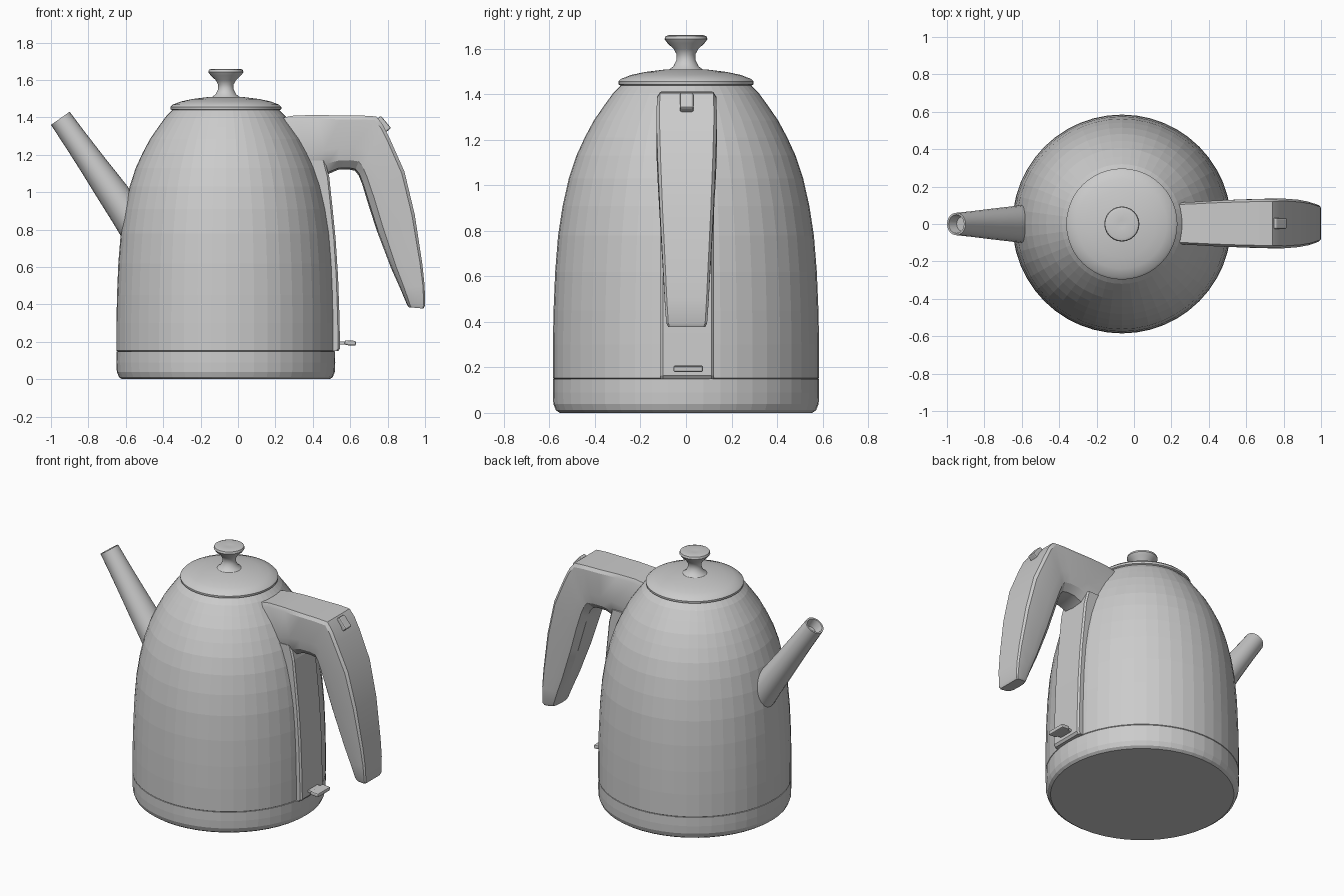
import bpy, bmesh, math
from mathutils import Vector, Matrix

if "Cube" in bpy.data.objects:
    bpy.data.objects.remove(bpy.data.objects["Cube"])

grey = bpy.data.materials.new("light_grey")
grey.use_nodes = True
grey.diffuse_color = (0.6, 0.6, 0.6, 1)
grey.node_tree.nodes["Principled BSDF"].inputs["Base Color"].default_value = (0.6, 0.6, 0.6, 1)

BODY_X = -0.065
SIDES = 48


def finish(name, bm):
    bmesh.ops.recalc_face_normals(bm, faces=bm.faces)
    mesh = bpy.data.meshes.new(name)
    bm.to_mesh(mesh)
    bm.free()
    mesh.materials.append(grey)
    obj = bpy.data.objects.new(name, mesh)
    bpy.context.collection.objects.link(obj)
    return obj


def loft(name, rings):
    """Skin a list of equal-length point rings and cap both ends."""
    bm = bmesh.new()
    loops = [[bm.verts.new(p) for p in ring] for ring in rings]
    for a, b in zip(loops, loops[1:]):
        for i in range(len(a)):
            j = (i + 1) % len(a)
            bm.faces.new((a[i], a[j], b[j], b[i]))
    bm.faces.new(loops[0])
    bm.faces.new(loops[-1])
    return finish(name, bm)


def smooth(obj, angle):
    bpy.ops.object.select_all(action='DESELECT')
    obj.select_set(True)
    bpy.context.view_layer.objects.active = obj
    bpy.ops.object.shade_smooth_by_angle(angle=math.radians(angle))


def circle(centre, u, v, ru, rv, n):
    return [centre + u * ru * math.cos(math.tau * i / n) + v * rv * math.sin(math.tau * i / n)
            for i in range(n)]


def lathe(name, profile, n=SIDES):
    return loft(name, [circle(Vector((BODY_X, 0, z)), Vector((1, 0, 0)), Vector((0, 1, 0)), r, r, n)
                       for r, z in profile])


def block(name, size, centre, tilt=0, bevel=0.008):
    bm = bmesh.new()
    bmesh.ops.create_cube(bm, size=1, matrix=Matrix.Translation(centre)
                          @ Matrix.Rotation(tilt, 4, 'Y') @ Matrix.Diagonal((*size, 1)))
    bmesh.ops.bevel(bm, geom=bm.edges[:], offset=bevel, segments=2, affect='EDGES', profile=0.5)
    return finish(name, bm)


# Base ring, separated from the body by a fine seam
lathe("base", [(0.555, 0), (0.572, 0.012), (0.583, 0.04), (0.585, 0.09), (0.584, 0.148), (0.578, 0.149)])

# Domed body
lathe("body", [(0.578, 0.148), (0.585, 0.153), (0.585, 0.3), (0.582, 0.45), (0.575, 0.62),
               (0.562, 0.78), (0.542, 0.91), (0.515, 1.03), (0.482, 1.13), (0.445, 1.21),
               (0.405, 1.285), (0.36, 1.35), (0.32, 1.405), (0.285, 1.44)])

# Lid and its flared knob
lid = lathe("lid", [(0.28, 1.435), (0.296, 1.443), (0.297, 1.456), (0.285, 1.468), (0.24, 1.485),
                    (0.18, 1.498), (0.1, 1.508), (0.03, 1.512)])
knob = lathe("lid_knob", [(0.08, 1.505), (0.056, 1.522), (0.042, 1.55), (0.041, 1.575), (0.055, 1.6),
                          (0.082, 1.625), (0.094, 1.642), (0.09, 1.655), (0.075, 1.66), (0.02, 1.655)], 24)
smooth(lid, 25)
smooth(knob, 40)

# Tapered spout with an open mouth
tip = Vector((-0.95, 0, 1.395))
axis = Vector((0.575, 0, -0.818))
across = Vector((0.818, 0, 0.575))
side = Vector((0, 1, 0))
spout_stations = [(0.06, 0.04, 0.04), (0.0, 0.05, 0.05), (0.0, 0.061, 0.06), (0.15, 0.066, 0.069),
                  (0.3, 0.073, 0.08), (0.45, 0.082, 0.09), (0.6, 0.09, 0.1), (0.75, 0.1, 0.105)]
spout = loft("spout", [circle(tip + axis * d, across, side, ru, rv, 20) for d, ru, rv in spout_stations])
smooth(spout, 35)

# Handle: rounded-back section swept from the body over and down
section = [(-0.9, 1), (0.9, 1), (1, 0.93), (1, 0.4), (0.9, 0.17), (0.6, 0.03),
           (0, 0), (-0.6, 0.03), (-0.9, 0.17), (-1, 0.4), (-1, 0.93)]
handle_stations = [  # outer x, z, inner x, z, half width
    (0.22, 1.395, 0.38, 1.04, 0.112), (0.3, 1.41, 0.44, 1.07, 0.115), (0.42, 1.413, 0.49, 1.1, 0.122),
    (0.55, 1.41, 0.535, 1.12, 0.127), (0.66, 1.41, 0.59, 1.122, 0.13), (0.74, 1.405, 0.625, 1.115, 0.13),
    (0.775, 1.36, 0.645, 1.09, 0.132), (0.81, 1.29, 0.665, 1.04, 0.133), (0.89, 1.11, 0.695, 0.94, 0.127),
    (0.945, 0.88, 0.74, 0.8, 0.117), (0.985, 0.62, 0.82, 0.59, 0.103), (0.998, 0.5, 0.865, 0.49, 0.097),
    (1.0, 0.395, 0.903, 0.4, 0.09), (0.992, 0.378, 0.912, 0.385, 0.082)]
handle = loft("handle", [[Vector((ix + (ox - ix) * v, 0.003 + u * w, iz + (oz - iz) * v)) for u, v in section]
                         for ox, oz, ix, iz, w in handle_stations])
smooth(handle, 30)

# Lid release button on the shoulder of the handle
block("release_button", (0.085, 0.06, 0.05), (0.772, 0.003, 1.36), math.radians(50))

# Spine strip below the handle, following the body
strip_path = [(0.535, 0.15), (0.546, 0.165), (0.542, 0.35), (0.535, 0.55), (0.522, 0.75),
              (0.505, 0.92), (0.488, 1.08), (0.465, 1.17)]
strip_outline = [(-0.15, -0.117), (-0.01, -0.117), (0, -0.107), (0, 0.107), (-0.01, 0.117), (-0.15, 0.117)]
loft("spine_strip", [[Vector((x + dx, 0.006 + y, z)) for dx, y in strip_outline] for x, z in strip_path])

# Power switch lever at the foot of the strip
block("switch_stem", (0.08, 0.1, 0.018), (0.56, 0.01, 0.194), bevel=0.004)
block("switch_paddle", (0.06, 0.13, 0.026), (0.6, 0.01, 0.194), math.radians(4))
